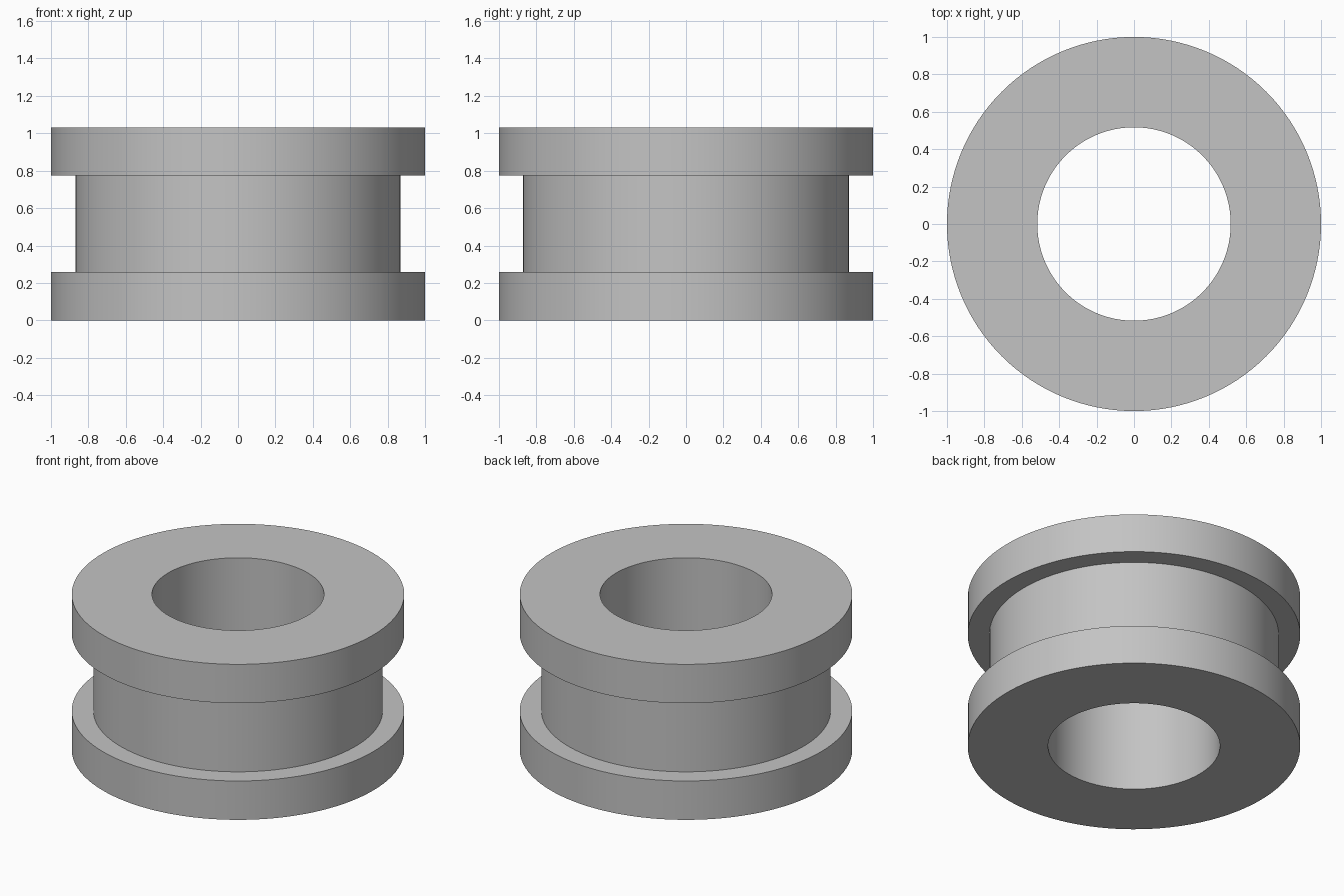
import bpy
import bmesh
import math

cube = bpy.data.objects.get("Cube")
if cube:
    bpy.data.objects.remove(cube, do_unlink=True)

SEGMENTS = 128
BORE, GROOVE, RIM = 0.517, 0.87, 1.0
HEIGHT, FLANGE = 1.032, 0.258

# Plain grey finish
grey = bpy.data.materials.new("plain_grey")
grey.use_nodes = True
colour = (0.55, 0.55, 0.55, 1)
grey.diffuse_color = colour
grey.node_tree.nodes["Principled BSDF"].inputs["Base Color"].default_value = colour

# Closed cross-section of the ring: bore, two flanges and the groove between
profile = [
    (BORE, 0), (RIM, 0), (RIM, FLANGE), (GROOVE, FLANGE),
    (GROOVE, HEIGHT - FLANGE), (RIM, HEIGHT - FLANGE), (RIM, HEIGHT), (BORE, HEIGHT),
]

# Revolve the section around the z axis
bm = bmesh.new()
verts = [bm.verts.new((r, 0, z)) for r, z in profile]
edges = [bm.edges.new((v, verts[(i + 1) % len(verts)])) for i, v in enumerate(verts)]
bmesh.ops.spin(bm, geom=verts + edges, cent=(0, 0, 0), axis=(0, 0, 1),
               angle=math.tau, steps=SEGMENTS, use_merge=True)
bmesh.ops.remove_doubles(bm, verts=bm.verts, dist=0.0001)
bmesh.ops.recalc_face_normals(bm, faces=bm.faces)

mesh = bpy.data.meshes.new("grooved_bushing")
bm.to_mesh(mesh)
bm.free()
mesh.materials.append(grey)
bushing = bpy.data.objects.new("grooved_bushing", mesh)
bpy.context.collection.objects.link(bushing)

# Smooth walls with crisp rims
bpy.ops.object.select_all(action="DESELECT")
bushing.select_set(True)
bpy.context.view_layer.objects.active = bushing
bpy.ops.object.shade_smooth_by_angle(angle=math.radians(30))
